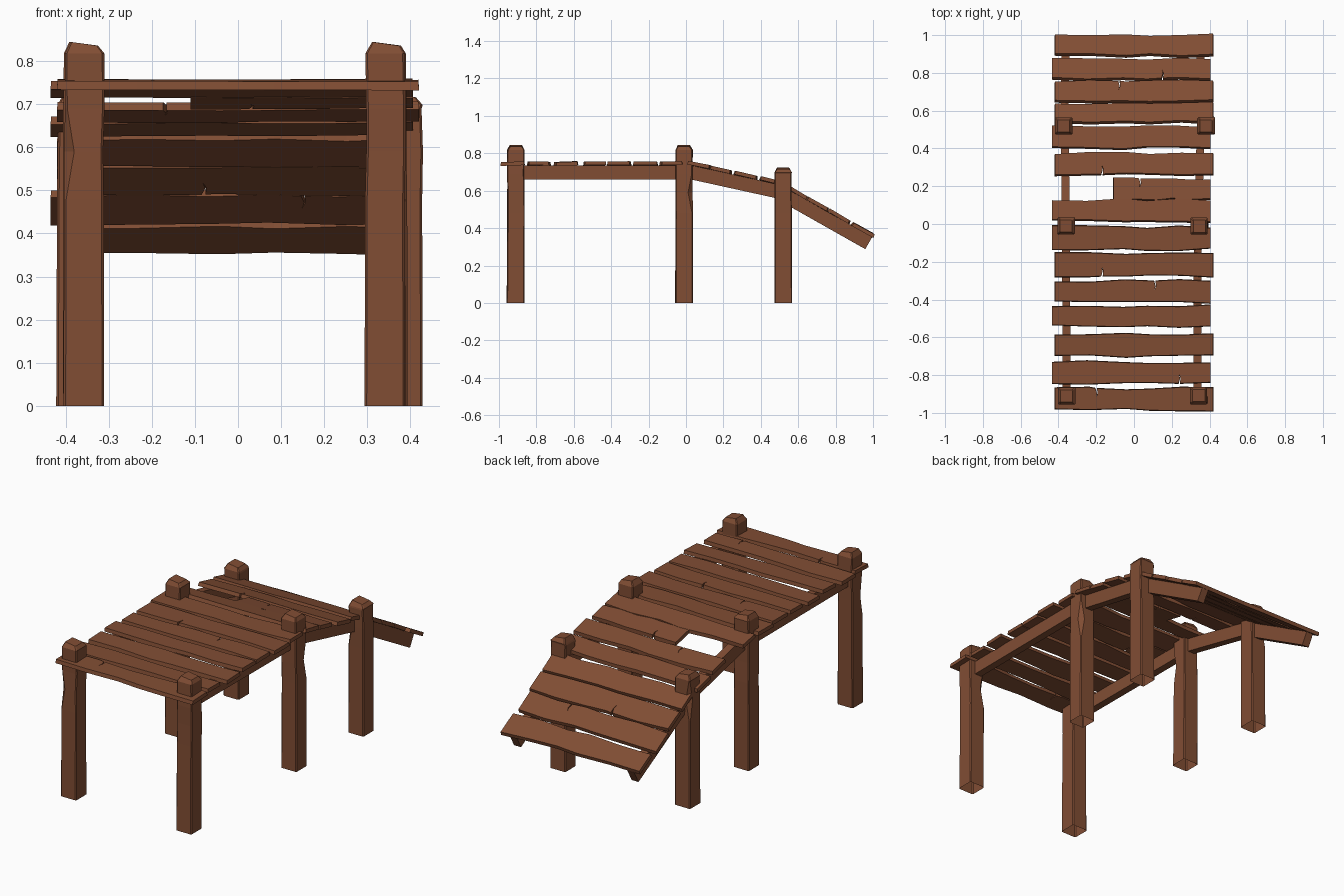
import bpy, bmesh, random
from mathutils import Vector

if "Cube" in bpy.data.objects:
    bpy.data.objects.remove(bpy.data.objects["Cube"])

random.seed(4)

wood = bpy.data.materials.new("brown wood")
wood.diffuse_color = (0.22, 0.075, 0.034, 1)
wood.use_nodes = True
wood.node_tree.nodes["Principled BSDF"].inputs["Base Color"].default_value = wood.diffuse_color


def make(name, bm):
    bmesh.ops.recalc_face_normals(bm, faces=bm.faces)
    me = bpy.data.meshes.new(name)
    bm.to_mesh(me)
    bm.free()
    me.materials.append(wood)
    ob = bpy.data.objects.new(name, me)
    bpy.context.collection.objects.link(ob)
    return ob


def loft(name, rings, cap_start=True):
    bm = bmesh.new()
    rows = [[bm.verts.new(p) for p in r] for r in rings]
    n = len(rows[0])
    for a, b in zip(rows, rows[1:]):
        for i in range(n):
            j = (i + 1) % n
            bm.faces.new((a[i], a[j], b[j], b[i]))
    if cap_start:
        bm.faces.new(rows[0][::-1])
    bm.faces.new(rows[-1])
    return make(name, bm)


# Deck slope: (start y, start z, slope) of the beam tops
SEGMENTS = [(-0.91, 0.735, 0.0), (0.0, 0.742, -0.22), (0.53, 0.615, -0.565)]


def segment(y):
    return SEGMENTS[0 if y < 0 else 1 if y < 0.53 else 2]


# Posts: square with slightly cut corners, open underneath, chamfered cap
def post(name, x, y, top, chip):
    h = 0.047
    rings = []
    for z, s, bite in ((0, 1, 0), (0.48, 0.98, 0), (0.59, 0.97, 0.02),
                       (0.69, 0.97, 0), (top - 0.022, 0.97, 0), (top, 0.68, 0)):
        dx, dy = random.uniform(-.002, .002), random.uniform(-.002, .002)
        ring = []
        for k, (sx, sy) in enumerate(((-1, -1), (1, -1), (1, 1), (-1, 1))):
            c = 0.005 + (bite if k == chip else 0)
            pair = [(sx * (h - c), sy * h), (sx * h, sy * (h - c))]
            if sx * sy > 0:
                pair.reverse()
            tilt = 0.004 * sx if z == top else 0
            ring += [(x + dx + px * s, y + dy + py * s, min(z, top) - tilt) for px, py in pair]
        rings.append(ring)
    loft(name, rings, cap_start=False)


post("front_post_left", -0.357, -0.91, 0.84, 0)
post("front_post_right", 0.342, -0.91, 0.84, 3)
post("middle_post_left", -0.36, -0.01, 0.84, 1)
post("middle_post_right", 0.345, -0.01, 0.84, 2)
post("rear_post_left", -0.373, 0.52, 0.72, 3)
post("rear_post_right", 0.382, 0.52, 0.72, 0)


# Beams: one run per deck segment on each side
def beam(name, a, b, w=0.021, depth=0.074):
    a, b = Vector(a), Vector(b)
    d = (b - a).normalized()
    side = d.cross(Vector((0, 0, 1))).normalized() * w
    down = side.cross(d).normalized() * depth
    if down.z > 0:
        down = -down
    loft(name, [[p - side, p + side, p + side + down, p - side + down] for p in (a, b)])


for side, xs in (("left", (-0.357, -0.36, -0.368, -0.362)), ("right", (0.335, 0.338, 0.355, 0.35))):
    ends = (-0.91, 0.0, 0.53, 0.995)
    for i, label in enumerate(("level", "slope", "ramp")):
        y0, z0, m = SEGMENTS[i]
        beam(f"{label}_beam_{side}", (xs[i], ends[i], z0 + m * (ends[i] - y0)),
             (xs[i + 1], ends[i + 1], z0 + m * (ends[i + 1] - y0)))


# Planks: wavy outline with an optional split cut into one edge
def plank(name, y, width, x0, x1, crack=None):
    def edge(sign):
        pts = []
        for f in (0, 0.22, 0.45, 0.6, 0.8, 1):
            wob = random.uniform(-0.011, 0.004)
            pts.append((x0 + (x1 - x0) * f, sign * (width / 2 + wob)))
        if crack and crack[1] == sign:
            cx = crack[0]
            e = sign * width / 2
            pts = [p for p in pts if abs(p[0] - cx) > 0.02]
            pts += [(cx - 0.004, e * 0.95), (cx + 0.004, e * 0.5), (cx - 0.002, e * 0.1),
                    (cx + 0.007, e * 0.5), (cx + 0.004, e * 0.95)]
            notch = pts[-5:]
            left = [p for p in pts[:-5] if p[0] < cx]
            right = [p for p in pts[:-5] if p[0] > cx]
            pts = left + notch + right
        return pts

    outline = edge(-1) + edge(1)[::-1]
    ys, zs, m = segment(y)
    roll = random.uniform(-0.006, 0.006)
    lean = m + random.uniform(-0.04, 0.04)
    n = Vector((0, -m, 1)).normalized()
    base = zs + m * (y - ys)
    low = [Vector((px, y + py, base + lean * py + roll * px)) for px, py in outline]
    high = [Vector((px * 0.997, y + py * 0.94, base + lean * py * 0.94 + roll * px)) + n * 0.02
            for px, py in outline]
    loft(name, [low, high])


A, B = (-0.42, 0.42), (-0.435, 0.406)
PLANKS = [
    (-0.927, 0.125, A, (-0.2, 1)), (-0.787, 0.125, B, (0.24, -1)), (-0.64, 0.13, A, None),
    (-0.487, 0.118, B, None), (-0.358, 0.125, (-0.42, 0.406), (0.11, 1)),
    (-0.217, 0.13, A, (-0.17, -1)), (-0.075, 0.13, B, None), (0.07, 0.125, B, None),
    (0.183, 0.122, (-0.11, 0.406), (0.03, 1)), (0.317, 0.125, A, (-0.17, -1)),
    (0.457, 0.125, B, None), (0.583, 0.11, A, None), (0.695, 0.118, A, (-0.08, 1)),
    (0.815, 0.115, B, (0.15, -1)), (0.94, 0.118, A, None),
]
for i, (y, w, (x0, x1), crack) in enumerate(PLANKS):
    plank(f"deck_plank_{i + 1}", y, w, x0, x1, crack)
